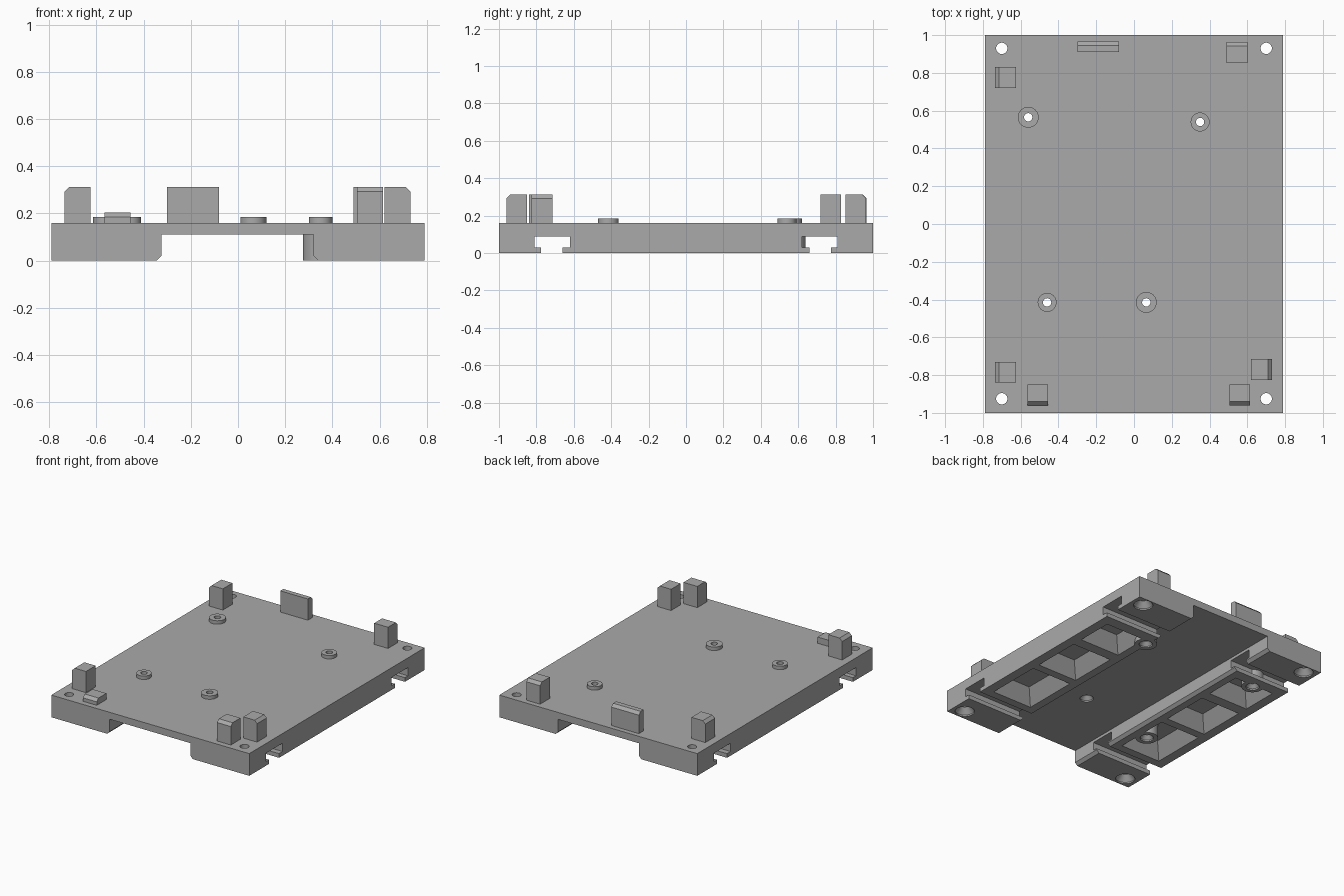
import bpy, bmesh, math

cube = bpy.data.objects.get("Cube")
if cube:
    bpy.data.objects.remove(cube)

grey = bpy.data.materials.new("mid_grey")
grey.use_nodes = True
tone = (0.4, 0.4, 0.4, 1)
grey.diffuse_color = tone
grey.node_tree.nodes["Principled BSDF"].inputs["Base Color"].default_value = tone

TOP = 0.16


def finish(name, bm):
    bmesh.ops.recalc_face_normals(bm, faces=bm.faces)
    mesh = bpy.data.meshes.new(name)
    bm.to_mesh(mesh)
    bm.free()
    mesh.materials.append(grey)
    obj = bpy.data.objects.new(name, mesh)
    bpy.context.collection.objects.link(obj)
    return obj


def loft(name, rings):
    """Closed solid through matching rings of points."""
    bm = bmesh.new()
    loops = [[bm.verts.new(p) for p in ring] for ring in rings]
    for a, b in zip(loops, loops[1:]):
        for i in range(len(a)):
            j = (i + 1) % len(a)
            bm.faces.new((a[i], a[j], b[j], b[i]))
    bm.faces.new(loops[0])
    bm.faces.new(loops[-1])
    return finish(name, bm)


def rect(x0, x1, y0, y1, z):
    return [(x0, y0, z), (x1, y0, z), (x1, y1, z), (x0, y1, z)]


def lathe(name, x, y, profile, sides=32):
    """Round solid from (radius, height) pairs."""
    turns = [2 * math.pi * i / sides for i in range(sides)]
    return loft(name, [[(x + r * math.cos(t), y + r * math.sin(t), z) for t in turns]
                       for r, z in profile])


def combine(target, tools, operation):
    """Apply boolean tools to the target, then discard them."""
    for tool in tools:
        mod = target.modifiers.new("bool", "BOOLEAN")
        mod.operation, mod.object, mod.solver = operation, tool, "EXACT"
    graph = bpy.context.evaluated_depsgraph_get()
    mesh = bpy.data.meshes.new_from_object(target.evaluated_get(graph))
    target.modifiers.clear()
    target.data = mesh
    for tool in tools:
        bpy.data.objects.remove(tool)


# Base plate: bridge profile with chamfered rails, extruded front to back
profile = [(-0.79, 0), (-0.345, 0), (-0.325, 0.02), (-0.325, 0.11),
           (0.32, 0.11), (0.32, 0.02), (0.34, 0), (0.79, 0), (0.79, TOP), (-0.79, TOP)]
base = loft("base_plate", [[(x, y, z) for x, z in profile] for y in (-1, 1)])

# T-slots across both rails
cutters = []
for s in (-1, 1):
    slot = [(0.66, -0.1), (0.775, -0.1), (0.775, 0.03), (0.81, 0.03),
            (0.81, 0.09), (0.62, 0.09), (0.62, 0.03), (0.66, 0.03)]
    cutters.append(loft("slot_cutter", [[(x, s * y, z) for y, z in slot] for x in (-1, 1)]))

# Tapered pockets under the rails
for s in (-1, 1):
    for y0, y1 in ((-0.6, -0.19), (-0.13, 0.23), (0.31, 0.58)):
        x0, x1 = sorted((s * 0.4, s * 0.72))
        rings = [rect(x0 - g, x1 + g, y0 - g, y1 + g, z)
                 for g, z in ((0.007, -0.01), (-0.07, 0.1))]
        cutters.append(loft("pocket_cutter", rings))
combine(base, cutters, "DIFFERENCE")

# Screw bosses: collar on top, sleeve beneath where they meet a rail
bosses = [(-0.56, 0.565, 0.055, True), (0.35, 0.54, 0.05, True),
          (-0.46, -0.415, 0.05, True), (0.065, -0.415, 0.055, False)]
collars = [lathe("collar", x, y, [(r, 0.13), (r, 0.185)]) for x, y, r, _ in bosses]
sleeves = [lathe("sleeve", x, y, [(0.075, 0), (0.075, 0.13)])
           for x, y, r, low in bosses if low]
combine(base, collars + sleeves, "UNION")

# Countersunk screw holes at the bosses and corners
holes = []
for x, y, r, low in bosses:
    z = 0 if low else 0.11
    holes.append(lathe("hole", x, y, [(0.045, z - 0.01), (0.045, z + 0.01),
                                      (0.022, z + 0.035), (0.022, 0.3)]))
for x in (-0.7, 0.7):
    for y in (-0.925, 0.93):
        holes.append(lathe("hole", x, y, [(0.065, -0.01), (0.065, 0.01),
                                          (0.03, 0.05), (0.03, 0.3)]))
combine(base, holes, "DIFFERENCE")

bpy.context.view_layer.objects.active = base
base.select_set(True)
bpy.ops.object.shade_smooth_by_angle(angle=math.radians(25))


# Stop blocks standing on the plate, chamfered on their outward top edge
def block(name, x, y, w, d, top, side):
    x0, x1, y0, y1 = x - w / 2, x + w / 2, y - d / 2, y + d / 2
    c = 0.02
    dx, dy = side
    upper = rect(x0 + c * (dx < 0), x1 - c * (dx > 0),
                 y0 + c * (dy < 0), y1 - c * (dy > 0), top)
    loft(name, [rect(x0, x1, y0, y1, TOP), rect(x0, x1, y0, y1, top - c), upper])


W, H = 0.11, 0.313
block("back_right_stop", -0.68, 0.775, W, W, H, (-1, 0))
block("front_right_stop", -0.68, -0.785, W, W, H, (-1, 0))
block("front_left_side_stop", 0.675, -0.77, W, W, H, (1, 0))
block("front_left_stop", 0.56, -0.905, W, W, H, (0, -1))
block("back_left_stop", 0.545, 0.908, W, W, H, (0, 1))
block("back_wide_stop", -0.19, 0.938, 0.22, 0.055, H, (0, 1))
block("low_front_stop", -0.51, -0.905, W, W, 0.205, (0, -1))
